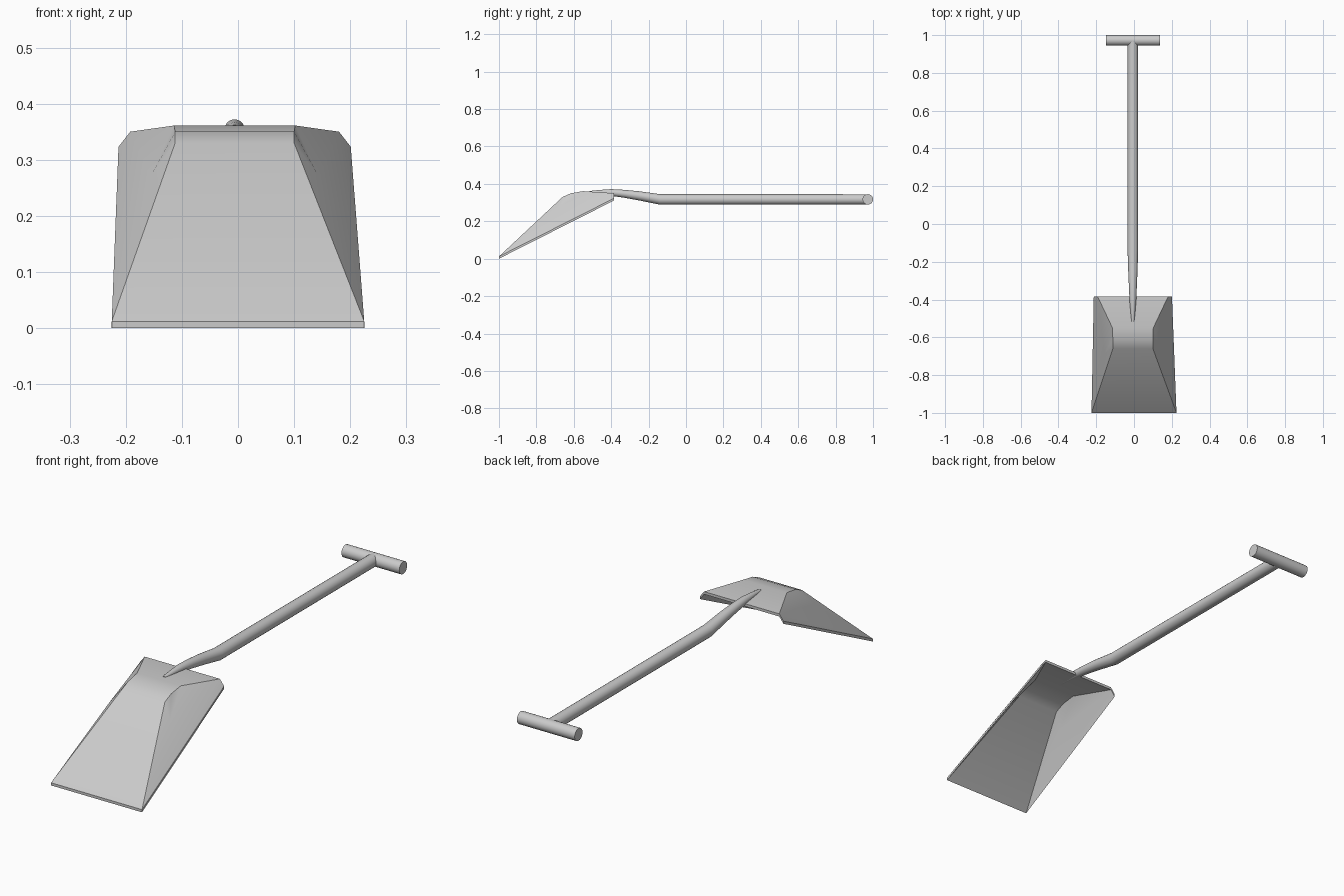
import bpy
import bmesh
import math
from mathutils import Vector

cube = bpy.data.objects.get("Cube")
if cube:
    bpy.data.objects.remove(cube, do_unlink=True)

CX = -0.006  # centre line of the handle and blade crown

grey = bpy.data.materials.new("plain grey")
grey.use_nodes = True
grey.diffuse_color = (0.6, 0.6, 0.6, 1)
grey.node_tree.nodes["Principled BSDF"].inputs["Base Color"].default_value = (0.6, 0.6, 0.6, 1)


def finish(bm, name, angle):
    bmesh.ops.recalc_face_normals(bm, faces=bm.faces)
    mesh = bpy.data.meshes.new(name)
    bm.to_mesh(mesh)
    bm.free()
    mesh.materials.append(grey)
    obj = bpy.data.objects.new(name, mesh)
    bpy.context.collection.objects.link(obj)
    bpy.ops.object.select_all(action="DESELECT")
    obj.select_set(True)
    bpy.context.view_layer.objects.active = obj
    bpy.ops.object.shade_smooth_by_angle(angle=math.radians(angle))
    return obj


def tube(name, stations, axis, sides=20):
    """Loft circles (centre, radius) facing along the axis ('X' or 'Y')."""
    bm = bmesh.new()
    rings = []
    for centre, r in stations:
        ring = []
        for i in range(sides):
            a = 2 * math.pi * i / sides
            u, w = r * math.cos(a), r * math.sin(a)
            offset = Vector((u, 0, w)) if axis == "Y" else Vector((0, u, w))
            ring.append(bm.verts.new(Vector(centre) + offset))
        rings.append(ring)
    for a, b in zip(rings, rings[1:]):
        for i in range(sides):
            j = (i + 1) % sides
            bm.faces.new((a[i], a[j], b[j], b[i]))
    bm.faces.new(rings[0])
    bm.faces.new(rings[-1])
    return finish(bm, name, 40)


# Blade: crown stations (half width, y, z) from cutting edge to back edge
crown = [(0.225, -1.0, 0.012), (0.106, -0.66, 0.33), (0.106, -0.615, 0.35),
         (0.108, -0.55, 0.361), (0.186, -0.385, 0.35)]
shoulder = (0.15, -0.686, 0.27)
rim = (0.207, -0.385, 0.323)

bm = bmesh.new()


def side_points(s):
    def vert(p):
        shift = 0 if p[1] == -1.0 else CX
        return bm.verts.new((s * p[0] + shift, p[1], p[2]))
    return [vert(p) for p in crown], vert(shoulder), vert(rim)


halves = [side_points(s) for s in (-1, 1)]
left, right = halves[0][0], halves[1][0]
for i in range(len(crown) - 1):
    bm.faces.new((left[i], right[i], right[i + 1], left[i + 1]))
for ridge, p, r in halves:
    for a, b in zip(ridge, ridge[1:]):
        bm.faces.new((a, b, p))
    bm.faces.new((ridge[0], p, ridge[-1], r))

# Thin sheet: drop a copy of the surface straight down
top = bm.faces[:]
bmesh.ops.recalc_face_normals(bm, faces=top)
result = bmesh.ops.extrude_face_region(bm, geom=top, use_keep_orig=True)
lower = [g for g in result["geom"] if isinstance(g, bmesh.types.BMVert)]
bmesh.ops.translate(bm, verts=lower, vec=(0, 0, -0.012))
finish(bm, "scoop_blade", 25)

# Shaft: straight pole that bends up and tapers onto the blade
shaft = [(-0.515, 0.354, 0.008), (-0.47, 0.355, 0.012), (-0.40, 0.354, 0.018),
         (-0.33, 0.347, 0.021), (-0.25, 0.336, 0.0245), (-0.14, 0.317, 0.028),
         (0.972, 0.317, 0.0275)]
tube("shaft", [((CX, y, z), r) for y, z, r in shaft], "Y")

# Cross grip at the end of the shaft
tube("grip", [((CX + s * 0.143, 0.972, 0.317), 0.028) for s in (-1, 1)], "X")
